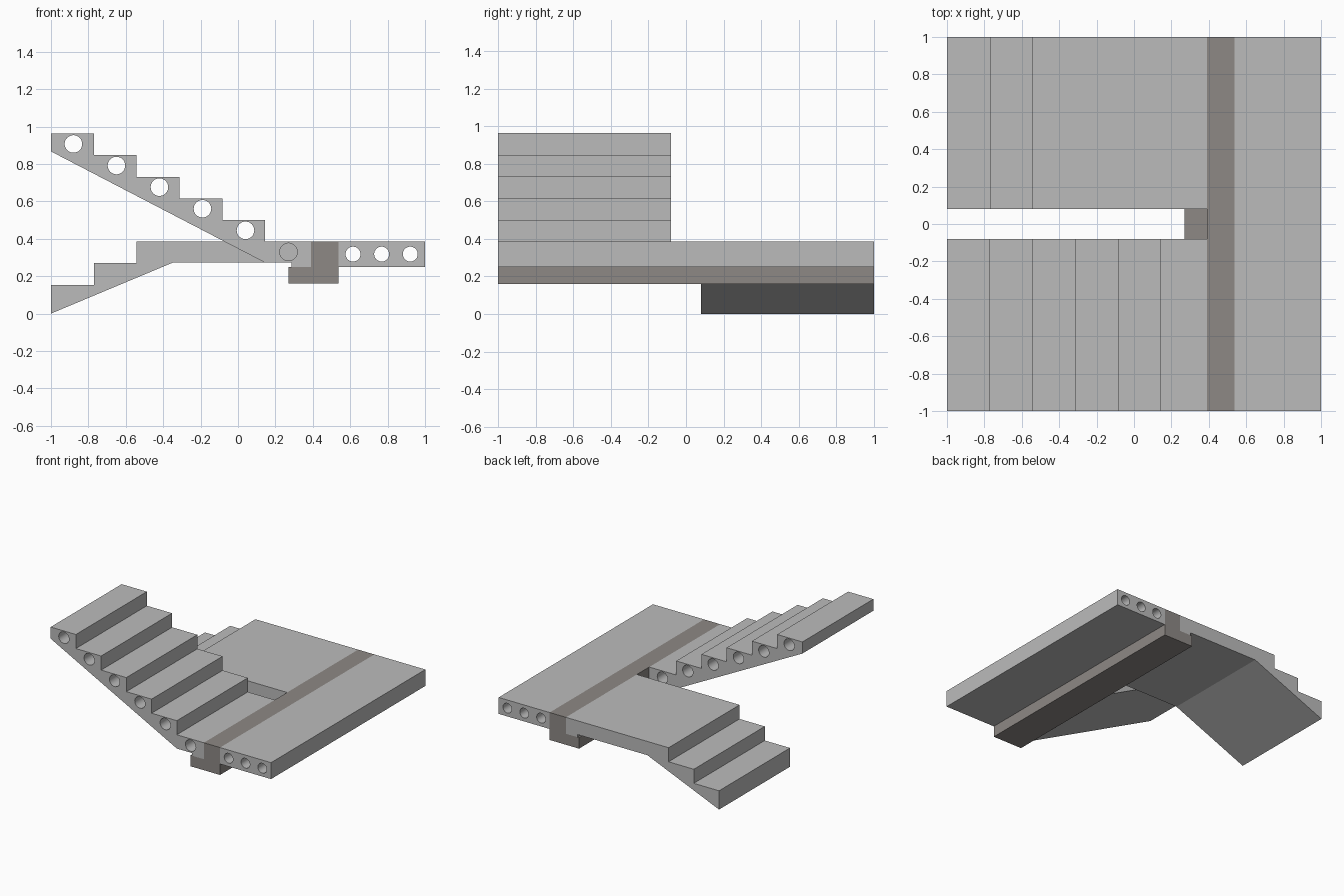
import bpy, bmesh, math
from mathutils import Matrix

if "Cube" in bpy.data.objects:
    bpy.data.objects.remove(bpy.data.objects["Cube"])


def material(name, rgb):
    m = bpy.data.materials.new(name)
    m.diffuse_color = (*rgb, 1)
    m.use_nodes = True
    m.node_tree.nodes["Principled BSDF"].inputs["Base Color"].default_value = m.diffuse_color
    return m


concrete = material("light concrete", (0.50, 0.50, 0.50))
beam_mat = material("warm grey concrete", (0.27, 0.25, 0.235))


def extrude_profile(name, outline, y0, y1, mat, holes=(), radius=0):
    """Fill an x/z outline with round holes and extrude it along y."""
    loops = [outline]
    for cx, cz in holes:
        loops.append([(cx + radius * math.cos(i * math.tau / 32),
                       cz + radius * math.sin(i * math.tau / 32)) for i in range(32)])
    cu = bpy.data.curves.new(name + "_profile", 'CURVE')
    cu.dimensions = '2D'
    cu.fill_mode = 'BOTH'
    cu.extrude = (y1 - y0) / 2
    for pts in loops:
        s = cu.splines.new('POLY')
        s.points.add(len(pts) - 1)
        for p, (x, z) in zip(s.points, pts):
            p.co = (x, z, 0, 1)
        s.use_cyclic_u = True
    tmp = bpy.data.objects.new(name + "_profile", cu)
    bpy.context.collection.objects.link(tmp)
    bpy.context.view_layer.update()
    me = bpy.data.meshes.new_from_object(tmp.evaluated_get(bpy.context.evaluated_depsgraph_get()))
    bpy.data.objects.remove(tmp)
    bm = bmesh.new()
    bm.from_mesh(me)
    bmesh.ops.remove_doubles(bm, verts=bm.verts, dist=1e-5)
    bm.transform(Matrix.Translation((0, (y0 + y1) / 2, 0)) @ Matrix.Rotation(math.pi / 2, 4, 'X'))
    bmesh.ops.recalc_face_normals(bm, faces=bm.faces)
    for f in bm.faces:
        f.material_index = 0
    bm.to_mesh(me)
    bm.free()
    me.name = name
    me.materials.clear()
    me.materials.append(mat)
    ob = bpy.data.objects.new(name, me)
    bpy.context.collection.objects.link(ob)
    ob.select_set(True)
    bpy.context.view_layer.objects.active = ob
    return ob


RUN, RISE, TOP = 0.229, 0.1155, 0.385
SEAT = [(0.39, 0.25), (0.285, 0.25), (0.285, 0.272)]  # notch resting on the beam

# upper flight: five steps down to the landing, hollow cores
steps = [(-1, TOP + 5 * RISE)]
for i in range(1, 6):
    x = -1 + i * RUN
    steps += [(x, TOP + (6 - i) * RISE), (x, TOP + (5 - i) * RISE)]
extrude_profile("upper_flight", steps + [(0.39, TOP)] + SEAT + [(0.145, 0.272), (-1, 0.867)],
                -1, -0.08, concrete,
                [(-0.88 + 0.23 * i, 0.907 - RISE * i) for i in range(6)], 0.047)

# lower flight: two steps up to its landing, solid
steps = [(-1, TOP - 2 * RISE)]
for i in range(1, 3):
    x = -1 + i * RUN
    steps += [(x, TOP - (3 - i) * RISE), (x, TOP - (2 - i) * RISE)]
extrude_profile("lower_flight", steps + [(0.39, TOP)] + SEAT + [(-0.35, 0.272), (-1, 0)],
                0.08, 1, concrete)

# L-shaped support beam
extrude_profile("support_beam", [(0.27, 0.16), (0.537, 0.16), (0.537, TOP), (0.39, TOP),
                                 (0.39, 0.25), (0.27, 0.25)], -1, 1, beam_mat)

# hollow-core landing slab
extrude_profile("landing_slab", [(0.537, 0.25), (1, 0.25), (1, TOP), (0.537, TOP)],
                -1, 1, concrete, [(0.615 + 0.153 * i, 0.318) for i in range(3)], 0.04)

bpy.ops.object.shade_smooth_by_angle(angle=math.radians(30))
# keep the shallow slope breaks crisp: only hole walls stay smooth
for ob in bpy.context.selected_objects:
    for p in ob.data.polygons:
        p.use_smooth = p.area < 0.03 and abs(p.normal.y) < 0.5
